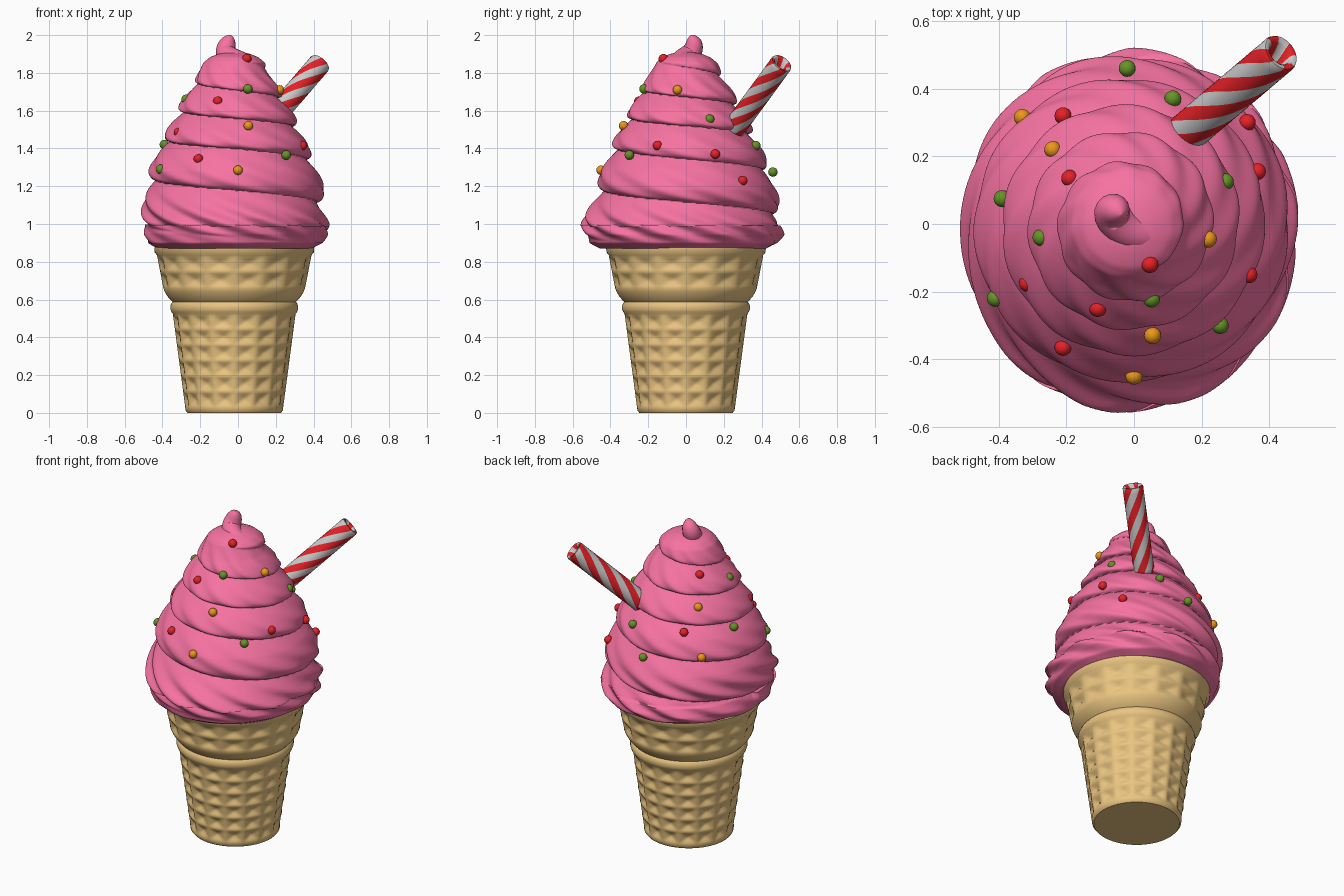
import bpy, math
from mathutils import Vector

if "Cube" in bpy.data.objects:
    bpy.data.objects.remove(bpy.data.objects["Cube"])

TAU = 2 * math.pi


def material(name, rgb):
    m = bpy.data.materials.new(name)
    m.diffuse_color = (*rgb, 1)
    m.use_nodes = True
    m.node_tree.nodes["Principled BSDF"].inputs["Base Color"].default_value = m.diffuse_color
    return m


WAFER = material("wafer", (0.83, 0.56, 0.22))
PINK = material("pink", (0.93, 0.17, 0.36))
RED = material("red", (0.80, 0.015, 0.02))
WHITE = material("white", (0.75, 0.75, 0.75))
GREEN = material("green", (0.13, 0.30, 0.02))
ORANGE = material("orange", (0.83, 0.31, 0.01))


def lerp(profile, z):
    """Radius at height z from a list of (z, r) points."""
    for (z0, r0), (z1, r1) in zip(profile, profile[1:]):
        if z <= z1:
            return r0 + (r1 - r0) * max(0, z - z0) / (z1 - z0)
    return profile[-1][1]


def loft(name, rings, mats, angle=40, stripe=None):
    """Skin a stack of closed rings, capped at both ends."""
    n = len(rings[0])
    verts = [p for ring in rings for p in ring]
    faces, idx = [], []
    for i in range(len(rings) - 1):
        for j in range(n):
            k = (j + 1) % n
            faces.append((i * n + j, i * n + k, (i + 1) * n + k, (i + 1) * n + j))
            idx.append(stripe(j) if stripe else 0)
    faces += [tuple(reversed(range(n))), tuple(range(len(verts) - n, len(verts)))]
    idx += [0, 0]
    mesh = bpy.data.meshes.new(name)
    mesh.from_pydata(verts, [], faces)
    for m in mats:
        mesh.materials.append(m)
    mesh.polygons.foreach_set("material_index", idx)
    ob = bpy.data.objects.new(name, mesh)
    bpy.context.collection.objects.link(ob)
    bpy.ops.object.select_all(action='DESELECT')
    ob.select_set(True)
    bpy.context.view_layer.objects.active = ob
    bpy.ops.object.shade_smooth_by_angle(angle=math.radians(angle))
    return ob


# Wafer cone with square pyramid-shaped pits
CX = -0.02
COLS, SUB = 16, 8
CONE = [(0, 0.247), (0.012, 0.257), (0.525, 0.325), (0.535, 0.333), (0.55, 0.338),
        (0.568, 0.338), (0.58, 0.333), (0.588, 0.327), (0.598, 0.337), (0.615, 0.352),
        (0.64, 0.367), (0.66, 0.375), (0.835, 0.409), (0.85, 0.421), (0.875, 0.423), (0.885, 0.41)]
WAFFLES = [(0.03, 0.525, 6), (0.66, 0.835, 2)]


def pit(u):
    return max(0, (1 - abs(2 * (u % 1) - 1) - 0.12) / 0.88)


def cone_ring(z):
    ring = []
    for j in range(COLS * SUB):
        a = TAU * j / (COLS * SUB)
        r = lerp(CONE, z)
        for lo, hi, rows in WAFFLES:
            if lo < z < hi:
                r -= 0.021 * min(pit(j / SUB), pit((z - lo) / (hi - lo) * rows))
        ring.append((CX + r * math.cos(a), r * math.sin(a), z))
    return ring


levels = {p[0] for p in CONE}
for lo, hi, rows in WAFFLES:
    levels |= {round(lo + (hi - lo) * i / (rows * SUB), 5) for i in range(rows * SUB + 1)}
loft("wafer_cone", [cone_ring(z) for z in sorted(levels)], [WAFER], 50)

# Soft ice cream: spiral tiers with slanted grooves
CREAM = [(0.87, 0.42), (0.90, 0.475), (0.95, 0.50), (1.02, 0.507), (1.10, 0.495), (1.20, 0.478),
         (1.30, 0.453), (1.40, 0.41), (1.50, 0.365), (1.60, 0.315), (1.70, 0.262), (1.80, 0.20),
         (1.86, 0.165), (1.885, 0.13), (1.905, 0.07), (1.912, 0.01)]
TIERS = [(0.70, -1), (0.93, 0), (1.18, 1), (1.40, 2), (1.56, 3), (1.71, 4), (1.87, 5), (2.02, 6)]


def cream_ring(z, n=192):
    ring = []
    R = lerp(CREAM, z)
    low = min(1, max(0, (1.2 - z) / 0.15))
    fade = min(1, max(0, (z - 0.87) / 0.08)) * min(1, max(0, (1.9 - z) / 0.1))
    for j in range(n):
        a = TAU * j / n - math.pi
        tier = lerp(TIERS, z) + (a + math.pi / 2) / TAU
        f = tier % 1
        bulge = 1 - abs(2 * f ** 0.8 - 1) ** 2.2
        # the first turn of the spiral is hardly set off from the base
        first = min(1, max(0.25, tier - 0.2 if tier < 1 else 1)) if z < 1.0 else 1
        notch = min(0.055, R * 0.19) * fade * first
        groove = (0.005 + 0.011 * low) * bulge * fade * math.cos(11 * (a + z / 0.2))
        r = R - notch * (1 - bulge) + groove
        ring.append((CX + 0.005 * low + r * (1 - 0.03 * low) * math.cos(a),
                     -0.015 * low + r * (1 + 0.045 * low) * math.sin(a),
                     z - 0.02 * bulge * fade * first))
    return ring


loft("ice_cream_swirl", [cream_ring(0.87 + 1.042 * i / 170) for i in range(171)], [PINK], 70)

# Curled tip of the ice cream
curve = bpy.data.curves.new("ice_cream_tip", 'CURVE')
curve.dimensions = '3D'
curve.bevel_depth = 1
curve.bevel_resolution = 6
curve.use_fill_caps = True
sp = curve.splines.new('NURBS')
TIP = [(0.10, -0.02, 1.81, 0.05), (0.04, -0.04, 1.85, 0.055), (-0.03, -0.02, 1.87, 0.06),
       (-0.07, 0.03, 1.90, 0.055), (-0.06, 0.045, 1.945, 0.050), (-0.045, 0.035, 1.98, 0.036),
       (-0.04, 0.03, 1.998, 0.012), (-0.04, 0.03, 2.0, 0.002)]
sp.points.add(len(TIP) - 1)
for p, (x, y, z, r) in zip(sp.points, TIP):
    p.co = (x, y, z, 1)
    p.radius = r
sp.order_u = 4
sp.use_endpoint_u = True
sp.use_smooth = True
curve.materials.append(PINK)
bpy.context.collection.objects.link(bpy.data.objects.new("ice_cream_tip", curve))

# Striped wafer straw: hollow at the top, mesh twisted so stripes follow the faces
base, top = Vector((0.132, 0.25, 1.50)), Vector((0.435, 0.507, 1.852))
length = (top - base).length
rot = (top - base).to_track_quat('Z', 'Y')
section = [(0, 0.05), (0.01, 0.06)]
section += [(0.01 + (length - 0.02) * i / 24, 0.06) for i in range(1, 25)]
section += [(length, 0.056), (length + 0.001, 0.046), (length - 0.008, 0.036),
            (length - 0.04, 0.03), (length - 0.09, 0.026)]
rings = []
for s, r in section:
    angs = [TAU * j / 48 + 9 * s for j in range(48)]
    rings.append([base + rot @ Vector((r * math.cos(a), r * math.sin(a), s)) for a in angs])
loft("striped_straw", rings, [WHITE, RED], 50, stripe=lambda j: (j // 6) % 2)

# Round sprinkles, grouped by colour
SPRINKLES = {
    "red": (RED, [(-.21, .32, 1.43), (.335, .30, 1.23), (-.19, .135, 1.72), (.365, .155, 1.37),
                  (.34, -.15, 1.415), (.047, -.12, 1.875), (-.315, -.175, 1.485),
                  (-.107, -.25, 1.65), (-.21, -.365, 1.345)]),
    "green": (GREEN, [(-.02, .46, 1.275), (.115, .37, 1.415), (.27, .125, 1.555),
                      (-.39, .075, 1.42), (-.275, -.04, 1.66), (-.41, -.22, 1.29),
                      (.052, -.222, 1.715), (.255, -.30, 1.365)]),
    "orange": (ORANGE, [(-.33, .315, 1.30), (-.24, .22, 1.56), (-.13, .035, 1.86),
                        (.22, -.045, 1.71), (.055, -.33, 1.52), (0, -.45, 1.285)]),
}
for colour, (mat, spots) in SPRINKLES.items():
    for i, loc in enumerate(spots):
        bpy.ops.mesh.primitive_uv_sphere_add(segments=20, ring_count=12, radius=0.025, location=loc)
        ob = bpy.context.object
        ob.name = f"sprinkle_{colour}_{i + 1}"
        ob.data.materials.append(mat)
        bpy.ops.object.shade_smooth()
